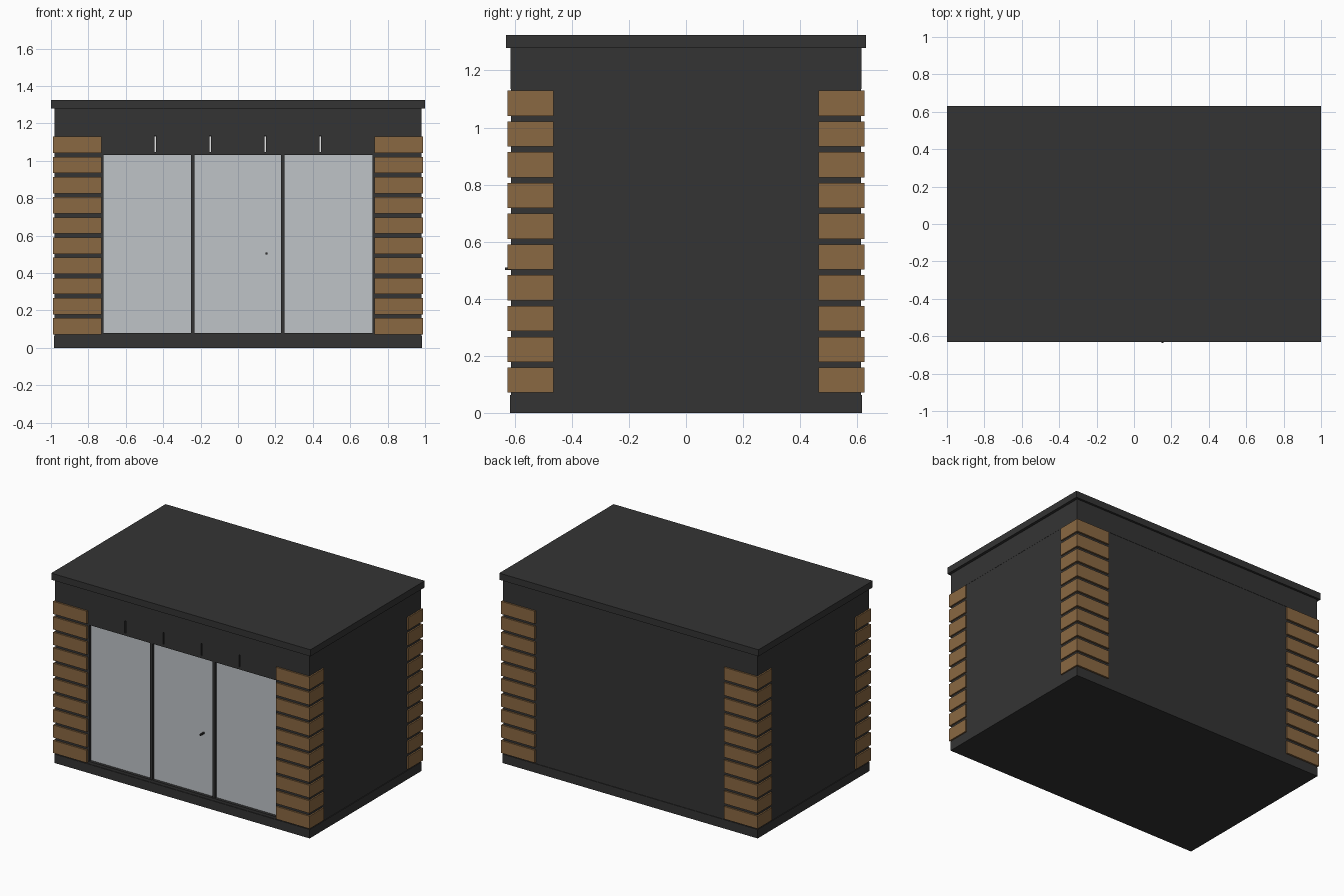
import bpy, bmesh
from mathutils import Matrix, Vector

if "Cube" in bpy.data.objects:
    bpy.data.objects.remove(bpy.data.objects["Cube"])


def material(name, rgb):
    m = bpy.data.materials.new(name)
    m.diffuse_color = (*rgb, 1)
    m.use_nodes = True
    m.node_tree.nodes["Principled BSDF"].inputs["Base Color"].default_value = m.diffuse_color
    return m


DARK = material("anthracite", (0.034, 0.034, 0.034))
WOOD = material("timber", (0.254, 0.138, 0.054))
GLASS = material("pale_glass", (0.52, 0.55, 0.575))
WHITE = material("white_strip", (0.95, 0.95, 0.95))


def boxes(name, mat, spans):
    """One object from boxes given as (x0, x1, y0, y1, z0, z1)."""
    bm = bmesh.new()
    for x0, x1, y0, y1, z0, z1 in spans:
        centre = Vector((x0 + x1, y0 + y1, z0 + z1)) / 2
        size = Matrix.Diagonal((x1 - x0, y1 - y0, z1 - z0, 1))
        bmesh.ops.create_cube(bm, size=1, matrix=Matrix.Translation(centre) @ size)
    me = bpy.data.meshes.new(name)
    bm.to_mesh(me)
    bm.free()
    me.materials.append(mat)
    ob = bpy.data.objects.new(name, me)
    bpy.context.collection.objects.link(ob)
    return ob


FRONT, RECESS = -0.61, -0.588

# Main shell
boxes("base", DARK, [(-0.985, 0.985, -0.617, 0.617, 0, 0.062)])
boxes("walls", DARK, [(-0.98, 0.98, RECESS, 0.613, 0.062, 1.135)])
boxes("front_pillars", DARK, [(-0.98, -0.73, -0.613, RECESS, 0.062, 1.135),
                              (0.73, 0.98, -0.613, RECESS, 0.062, 1.135)])
boxes("fascia", DARK, [(-0.981, 0.981, -0.615, 0.615, 1.135, 1.28)])
boxes("roof", DARK, [(-1, 1, -0.63, 0.63, 1.279, 1.325)])

# Glazed front: frame, panes and handle
edges = [-0.73, -0.2425, 0.2395, 0.73]
frame = [(-0.73, 0.73, -0.613, RECESS, 0.062, 0.08),
         (-0.73, 0.73, FRONT, RECESS, 1.03, 1.047)]
for x, w in zip(edges, (0.01, 0.009, 0.009, 0.01)):
    frame.append((max(x - w, -0.73), min(x + w, 0.73), FRONT, RECESS, 0.08, 1.03))
boxes("door_frame", DARK, frame)
boxes("glass_panes", GLASS, [(a, b, -0.593, RECESS, 0.08, 1.03)
                             for a, b in zip(edges, edges[1:])])
boxes("door_handle", DARK, [(0.147, 0.157, -0.635, -0.59, 0.5, 0.51)])

# Panels over the doors with narrow light joints
joints = [-0.443, -0.149, 0.145, 0.439]
cuts = [-0.734] + joints + [0.734]
boxes("header_panels", DARK, [(a + 0.004, b - 0.004, FRONT, RECESS, 1.047, 1.135)
                              for a, b in zip(cuts, cuts[1:])])
boxes("joint_strips", WHITE, [(x - 0.004, x + 0.004, -0.589, RECESS, 1.047, 1.13)
                              for x in joints])

# Timber slats wrapping the four corners
front_slats, side_slats = [], []
for i in range(10):
    z0 = 0.071 + i * 0.1078
    z1 = z0 + 0.088
    for sx in (-1, 1):
        for sy in (-1, 1):
            xs = sorted((sx * 0.73, sx * 0.99))
            ys = sorted((sy * 0.61, sy * 0.625))
            front_slats.append((*xs, *ys, z0, z1))
            xs = sorted((sx * 0.975, sx * 0.99))
            ys = sorted((sy * 0.465, sy * 0.61))
            side_slats.append((*xs, *ys, z0, z1))
boxes("front_back_slats", WOOD, front_slats)
boxes("side_slats", WOOD, side_slats)
